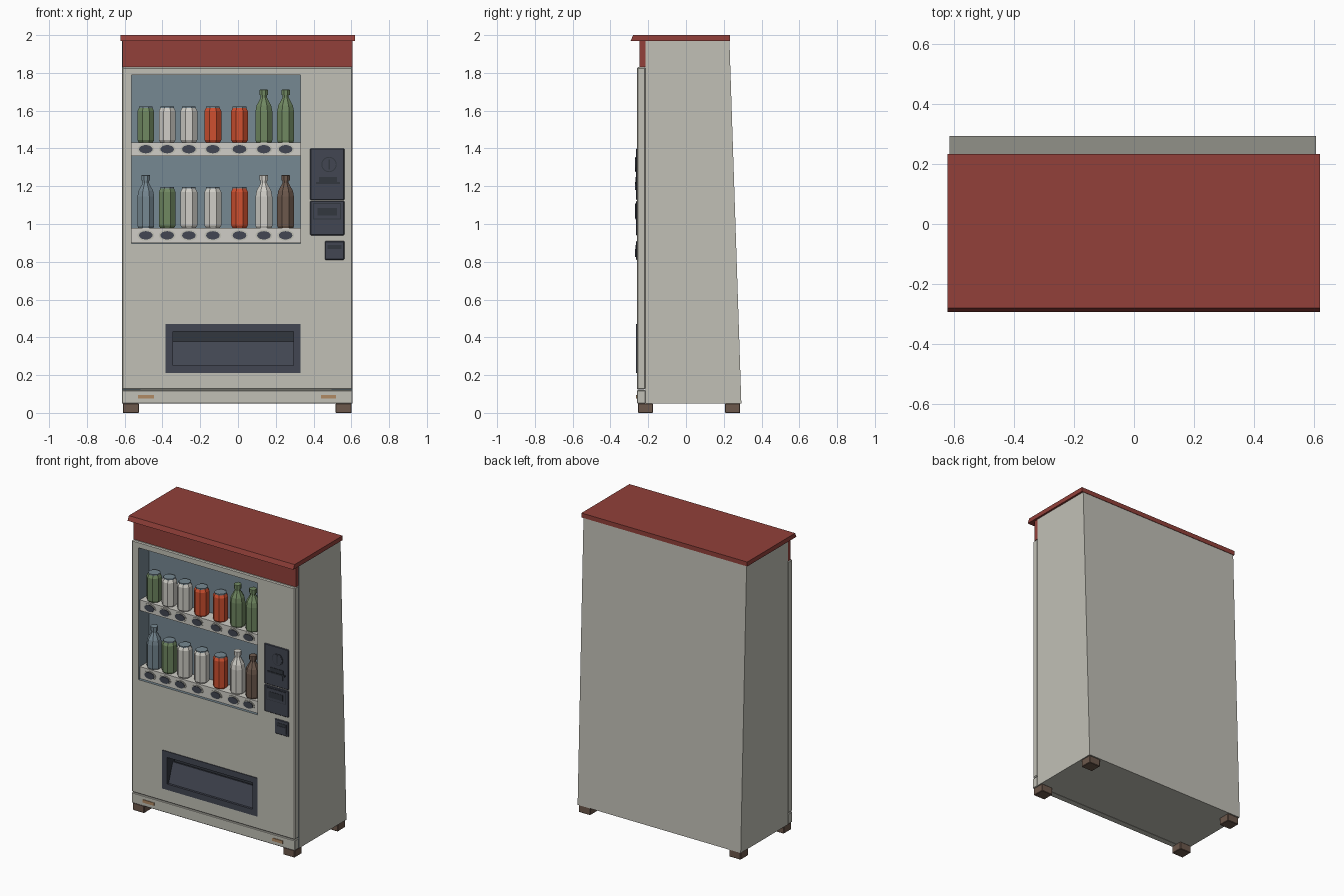
import bpy, bmesh, math
from mathutils import Matrix, Vector

if "Cube" in bpy.data.objects:
    bpy.data.objects.remove(bpy.data.objects["Cube"], do_unlink=True)


def material(name, rgb):
    """Flat material from display colour in 0-255."""
    lin = [((c / 255 + 0.055) / 1.055) ** 2.4 for c in rgb] + [1]
    m = bpy.data.materials.new(name)
    m.use_nodes = True
    m.diffuse_color = lin
    m.node_tree.nodes["Principled BSDF"].inputs["Base Color"].default_value = lin
    return m


CREAM = material("cream enamel", (193, 192, 182))
RED = material("red enamel", (146, 64, 58))
DARK = material("dark slate", (66, 70, 82))
BLACK = material("shadow slate", (50, 55, 62))
GLASS = material("blue grey backing", (118, 136, 146))
GREEN = material("drink green", (112, 136, 97))
WHITE = material("drink white", (208, 206, 199))
ORANGE = material("drink orange", (207, 80, 48))
BROWN = material("brown", (108, 88, 76))
TAN = material("tan", (176, 138, 100))


def finish(name, bm, *mats):
    bmesh.ops.recalc_face_normals(bm, faces=bm.faces)
    me = bpy.data.meshes.new(name)
    bm.to_mesh(me)
    bm.free()
    for m in mats:
        me.materials.append(m)
    ob = bpy.data.objects.new(name, me)
    bpy.context.scene.collection.objects.link(ob)
    return ob


def box(name, x, y, z, mat, bevel=0, shape=None):
    """Box from three (low, high) ranges; shape may move each vertex."""
    bm = bmesh.new()
    bmesh.ops.create_cube(bm, size=1)
    for v in bm.verts:
        v.co = Vector([r[0] if c < 0 else r[1] for r, c in zip((x, y, z), v.co)])
        if shape:
            shape(v.co)
    if bevel:
        bmesh.ops.bevel(bm, geom=bm.edges[:], offset=bevel, segments=1, affect='EDGES')
    return finish(name, bm, mat)


def oval(name, x, z, y, rx, rz, depth, mat, sides=16):
    """Flat oval facing the front, its face at y."""
    bm = bmesh.new()
    bmesh.ops.create_cone(bm, cap_ends=True, segments=sides, radius1=1, radius2=1, depth=1)
    bmesh.ops.transform(bm, verts=bm.verts, matrix=Matrix.Translation((x, y + depth / 2, z))
                        @ Matrix.Diagonal((rx, depth, rz, 1)) @ Matrix.Rotation(math.pi / 2, 4, 'X'))
    return finish(name, bm, mat)


def lathe(name, profile, x, y, z, mat, top_mat, top_z, sides=8):
    bm = bmesh.new()
    rings = []
    for r, h in profile:
        rings.append([bm.verts.new((x + r * math.cos((i + .5) * math.tau / sides),
                                    y + r * math.sin((i + .5) * math.tau / sides), z + h))
                      for i in range(sides)])
    for a, b in zip(rings, rings[1:]):
        for i in range(sides):
            j = (i + 1) % sides
            bm.faces.new((a[i], a[j], b[j], b[i]))
    bm.faces.new(rings[0])
    bm.faces.new(rings[-1])
    for f in bm.faces:
        f.material_index = int(f.calc_center_median().z > z + top_z)
    return finish(name, bm, mat, top_mat)


def cut(ob, cutter):
    mod = ob.modifiers.new("cut", 'BOOLEAN')
    mod.operation = 'DIFFERENCE'
    mod.solver = 'EXACT'
    mod.object = cutter
    bpy.context.view_layer.objects.active = ob
    bpy.ops.object.modifier_apply(modifier=mod.name)


# Cabinet, door and plinth
LEFT, RIGHT = -0.615, 0.607
FRONT, SEAM = -0.26, -0.215


def lean(co):
    if co.y > 0 and co.z > 1:
        co.y = 0.23


cabinet = box("cabinet", (LEFT, RIGHT), (SEAM, 0.293), (0.05, 1.97), CREAM, shape=lean)
door = box("door", (LEFT, RIGHT), (FRONT, SEAM), (0.123, 1.83), CREAM, bevel=0.006)
box("plinth", (LEFT, RIGHT), (FRONT, SEAM), (0.05, 0.12), CREAM, bevel=0.003)

# Recesses for the display window and the dispenser
WINDOW = ((-0.563, 0.33), (0.897, 1.79))
TRAY = ((-0.345, 0.295), (0.25, 0.43))
for (wx, wz), back in ((WINDOW, -0.15), (TRAY, -0.185)):
    cutter = box("recess_cutter", wx, (-0.4, back), wz, CREAM)
    for ob in (cabinet, door):
        cut(ob, cutter)
    bpy.data.objects.remove(cutter, do_unlink=True)
for ob in (cabinet, door):
    ob.data.materials.clear()
    for m in (CREAM, GLASS, BLACK):
        ob.data.materials.append(m)
    for f in ob.data.polygons:
        c = f.center
        f.material_index = 0
        for index, (wx, wz) in enumerate((WINDOW, TRAY), 1):
            inside = (wx[0] - .002 < c.x < wx[1] + .002 and wz[0] - .002 < c.z < wz[1] + .002)
            if inside and FRONT + .001 < c.y < -0.1:
                f.material_index = index

# Red sign band and roof cap
box("sign_band", (LEFT + .004, RIGHT - .002), (-0.245, SEAM), (1.83, 1.97), RED)


def cap_lip(co):
    if co.z > 1.99 and co.y < 0:
        co.y += 0.013


box("roof_cap", (-0.622, 0.62), (-0.293, 0.233), (1.97, 2.0), RED, shape=cap_lip)

# Feet and plinth vents
for side, fx in (("right", (-0.61, -0.525)), ("left", (0.517, 0.602))):
    for end, fy in (("front", (-0.255, -0.175)), ("back", (0.207, 0.287))):
        box(f"foot_{end}_{side}", fx, fy, (0, 0.05), BROWN, bevel=0.003)
for side, vx in (("right", (-0.53, -0.445)), ("left", (0.44, 0.52))):
    box(f"plinth_vent_{side}", vx, (-0.264, -0.255), (0.075, 0.095), TAN)

# Drinks: cans and bottles on two shelves, with a button strip below each
CAN, BOTTLE = "can", "bottle"
COLUMNS = (-0.488, -0.375, -0.26, -0.133, 0.008, 0.137, 0.252)
UPPER = ((CAN, GREEN), (CAN, WHITE), (CAN, WHITE), (CAN, ORANGE), (CAN, ORANGE),
         (BOTTLE, GREEN), (BOTTLE, GREEN))
LOWER = ((BOTTLE, GLASS), (CAN, GREEN), (CAN, WHITE), (CAN, WHITE), (CAN, ORANGE),
         (BOTTLE, WHITE), (BOTTLE, BROWN))
for row, base, low, can_h, drinks in (("upper", 1.432, 1.36, 0.19, UPPER),
                                      ("lower", 0.98, 0.9, 0.215, LOWER)):
    box(f"{row}_shelf", WINDOW[0], (-0.246, -0.15), (low, base), WHITE)
    for n, (x, (kind, mat)) in enumerate(zip(COLUMNS, drinks), 1):
        if kind == CAN:
            prof = ((.04, 0), (.048, .012), (.048, can_h - .025), (.039, can_h - .008),
                    (.039, can_h))
            lathe(f"{row}_can_{n}", prof, x, -0.199, base, mat, GLASS, can_h - .012)
        else:
            prof = ((.044, 0), (.048, .01), (.048, .165), (.042, .195), (.018, .237),
                    (.018, .25), (.024, .25), (.024, .278), (.018, .28))
            lathe(f"{row}_bottle_{n}", prof, x, -0.199, base, mat, mat, 1)
        mid = (low + base) / 2
        oval(f"{row}_button_ring_{n}", x, mid, -0.249, .045, .029, .004, CREAM)
        oval(f"{row}_button_{n}", x, mid, -0.253, .036, .022, .006, DARK)

# Payment panel with coin knob, note slot and display
P = -0.265
box("payment_panel_upper", (0.382, 0.563), (P, -0.25), (1.127, 1.4), DARK, bevel=0.004)
box("payment_panel_lower", (0.382, 0.563), (P, -0.25), (0.94, 1.122), DARK, bevel=0.004)
oval("coin_ring", 0.482, 1.315, P - .002, .041, .041, .004, BLACK)
oval("coin_knob", 0.482, 1.315, P - .004, .036, .036, .006, DARK)
box("coin_slit", (0.478, 0.486), (P - .006, P), (1.288, 1.342), BLACK)
box("note_slot_mouth", (0.428, 0.525), (P - .003, P), (1.222, 1.25), BLACK)
box("note_slot_lip", (0.412, 0.54), (P - .006, P), (1.212, 1.222), BLACK)
box("note_slot_body", (0.43, 0.523), (P - .005, P), (1.18, 1.212), DARK)
box("display_frame", (0.398, 0.545), (P - .002, P), (1.025, 1.11), BLACK)
box("display_surround", (0.402, 0.541), (P - .004, P), (1.029, 1.106), DARK)
box("display_screen", (0.42, 0.525), (P - .006, P), (1.045, 1.085), BLACK)
box("coin_return", (0.46, 0.563), (P, -0.25), (0.81, 0.91), DARK, bevel=0.004)
box("coin_return_shadow", (0.475, 0.548), (P - .002, P), (0.868, 0.888), BLACK)
box("coin_return_flap", (0.475, 0.548), (P - .004, P), (0.825, 0.868), DARK)

# Dispenser frame and slanted flap
(tx0, tx1), (tz0, tz1) = TRAY
ox0, ox1, oz0, oz1 = -0.385, 0.33, 0.21, 0.47
for name, fx, fz in (("top", (ox0, ox1), (tz1, oz1)), ("bottom", (ox0, ox1), (oz0, tz0)),
                     ("right", (ox0, tx0), (tz0, tz1)), ("left", (tx1, ox1), (tz0, tz1))):
    box(f"dispenser_frame_{name}", fx, (P, -0.25), fz, DARK)


def slant(co):
    if co.z > 0.3:
        co.y += 0.045


box("dispenser_flap", (tx0, tx1), (-0.25, -0.24), (tz0, 0.378), DARK, shape=slant)
